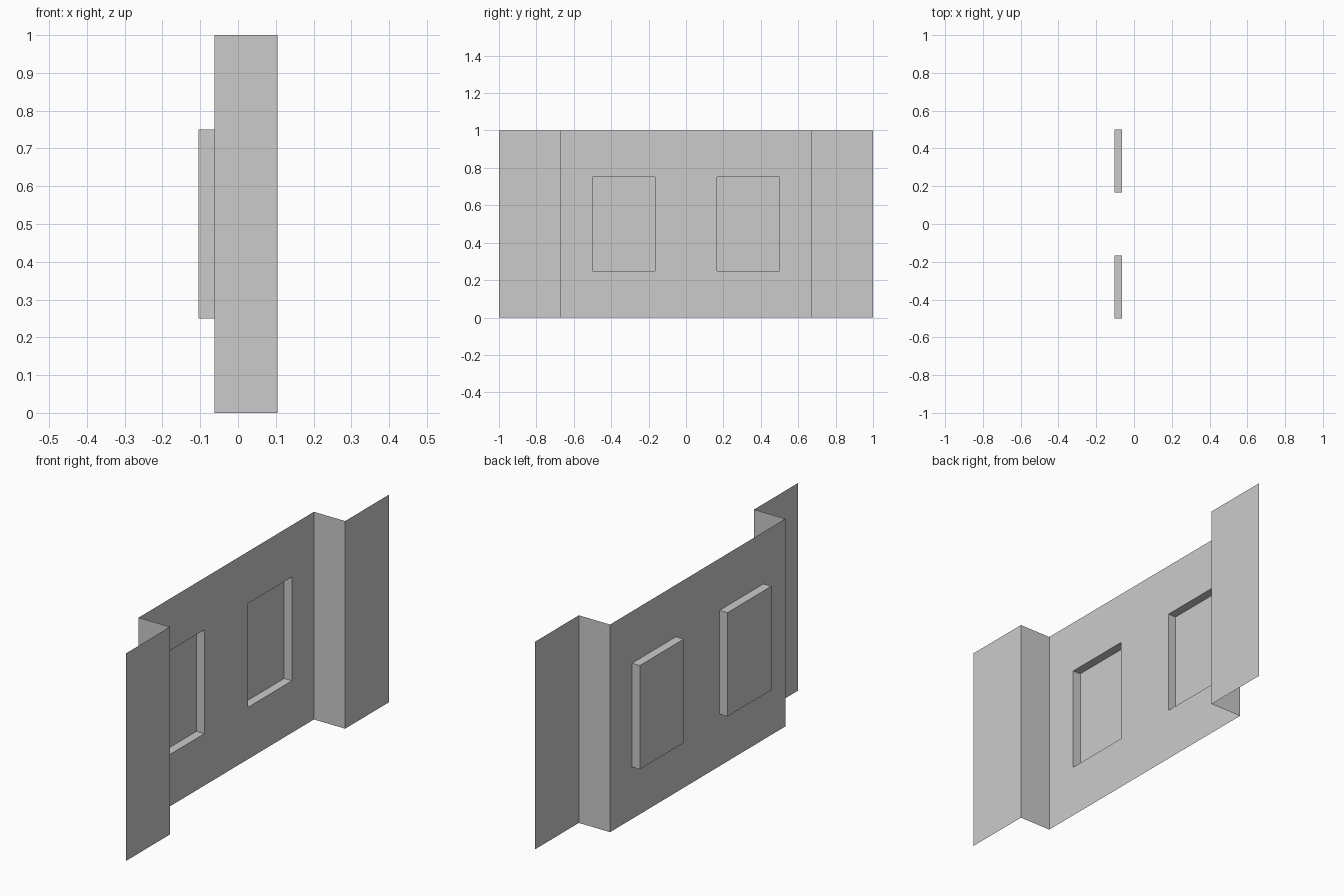
import bpy
import bmesh
from mathutils import Vector

# Remove the default cube
cube = bpy.data.objects.get("Cube")
if cube:
    bpy.data.objects.remove(cube, do_unlink=True)

FLANGE_X, WEB_X, PAN_DEPTH = 0.104, -0.0625, 0.0417
HALF, STEP = 1.0, 0.667             # flange outer end and fold position
PAN_IN, PAN_OUT = 0.167, 0.5        # recess limits along y
LEVELS = [0.0, 0.25, 0.75, 1.0]     # heights of the horizontal cuts

# Single grey sheet metal
grey = bpy.data.materials.new("light_grey")
grey.use_nodes = True
colour = (0.6, 0.6, 0.6, 1.0)
grey.diffuse_color = colour
for node in grey.node_tree.nodes:
    if node.type == 'BSDF_PRINCIPLED':
        node.inputs["Base Color"].default_value = colour

# Folded hat profile, mirrored about y = 0
half = [(WEB_X, PAN_IN), (WEB_X, PAN_OUT), (WEB_X, STEP),
        (FLANGE_X, STEP), (FLANGE_X, HALF)]
profile = [(x, -y) for x, y in reversed(half)] + half

# Sheet swept up through the levels
bm = bmesh.new()
rows = [[bm.verts.new((x, y, z)) for x, y in profile] for z in LEVELS]
for low, high in zip(rows, rows[1:]):
    for i in range(len(profile) - 1):
        bm.faces.new((low[i], low[i + 1], high[i + 1], high[i]))

# Two rectangular recesses pressed through the web
pans = []
for face in bm.faces:
    c = face.calc_center_median()
    if PAN_IN < abs(c.y) < PAN_OUT and LEVELS[1] < c.z < LEVELS[2]:
        pans.append(face)
floors = bmesh.ops.extrude_discrete_faces(bm, faces=pans)["faces"]
for floor in floors:
    bmesh.ops.translate(bm, verts=floor.verts, vec=Vector((-PAN_DEPTH, 0, 0)))

mesh = bpy.data.meshes.new("folded_panel")
bm.to_mesh(mesh)
bm.free()
mesh.materials.append(grey)
panel = bpy.data.objects.new("folded_panel", mesh)
bpy.context.collection.objects.link(panel)
